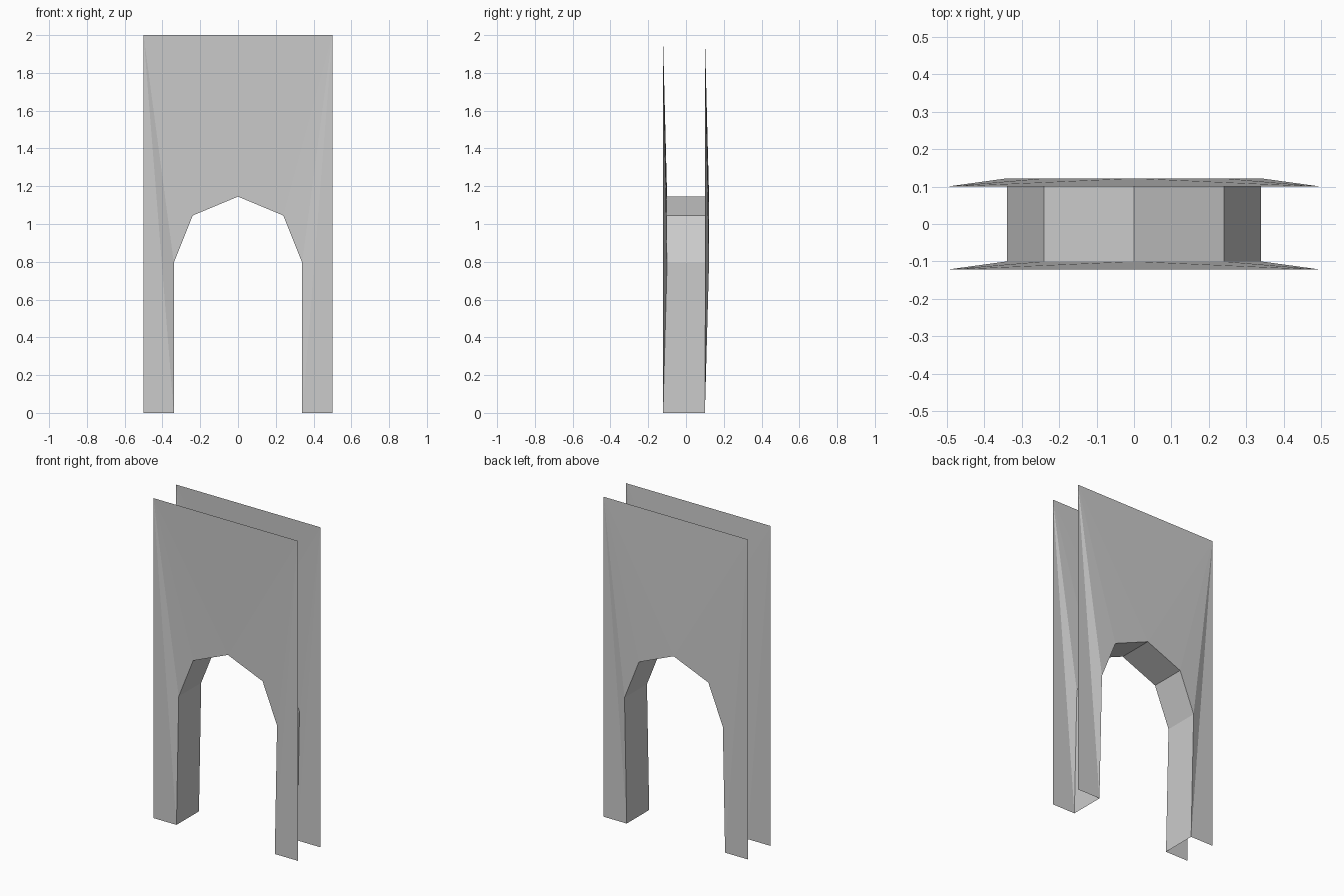
import bpy
import bmesh

if "Cube" in bpy.data.objects:
    bpy.data.objects.remove(bpy.data.objects["Cube"], do_unlink=True)

GREY = (0.6, 0.6, 0.6, 1.0)
grey = bpy.data.materials.new("plain grey")
grey.use_nodes = True
grey.diffuse_color = GREY
grey.node_tree.nodes["Principled BSDF"].inputs["Base Color"].default_value = GREY

HALF, TOP = 0.5, 2.0
BULGE = 0.022           # the arch rim sits this much further back than the border
FRONT, BACK = -0.122, 0.1

# Left half of the arch opening, foot to crown: x, z, share of the bulge
half_arch = [(-0.34, 0.0, 0), (-0.34, 0.795, 1), (-0.24, 1.045, 1), (0.0, 1.145, 1)]
arch = half_arch + [(-x, z, b) for x, z, b in reversed(half_arch[:-1])]


def finish(name, bm):
    mesh = bpy.data.meshes.new(name)
    bm.to_mesh(mesh)
    bm.free()
    mesh.materials.append(grey)
    obj = bpy.data.objects.new(name, mesh)
    bpy.context.collection.objects.link(obj)
    return obj


def rim(bm, y):
    return [bm.verts.new((x, y + b * BULGE, z)) for x, z, b in arch]


def add_panel(name, y, outward):
    """Thin sheet around the arch, fanned from its two top corners."""
    bm = bmesh.new()
    edge = rim(bm, y)
    corners = []
    for side, half in ((-1, edge[:4]), (1, edge[3:][::-1])):
        corner = bm.verts.new((side * HALF, y, TOP))
        foot = bm.verts.new((side * HALF, y, 0))
        chain = [foot] + half
        for a, b in zip(chain, chain[1:]):
            bm.faces.new((corner, a, b))
        corners.append(corner)
    bm.faces.new((corners[0], edge[3], corners[1]))
    # Face every triangle outward
    bm.normal_update()
    for face in bm.faces:
        if face.normal.y * outward < 0:
            face.normal_flip()
    return finish(name, bm)


add_panel("front_panel", FRONT, -1)
add_panel("back_panel", BACK, 1)

# Arch lining joining the two panels
bm = bmesh.new()
front, back = rim(bm, FRONT), rim(bm, BACK)
for i in range(len(arch) - 1):
    bm.faces.new((front[i], front[i + 1], back[i + 1], back[i]))
bm.normal_update()
if bm.faces[:][0].normal.x < 0:
    bmesh.ops.reverse_faces(bm, faces=bm.faces[:])
finish("arch_lining", bm)
